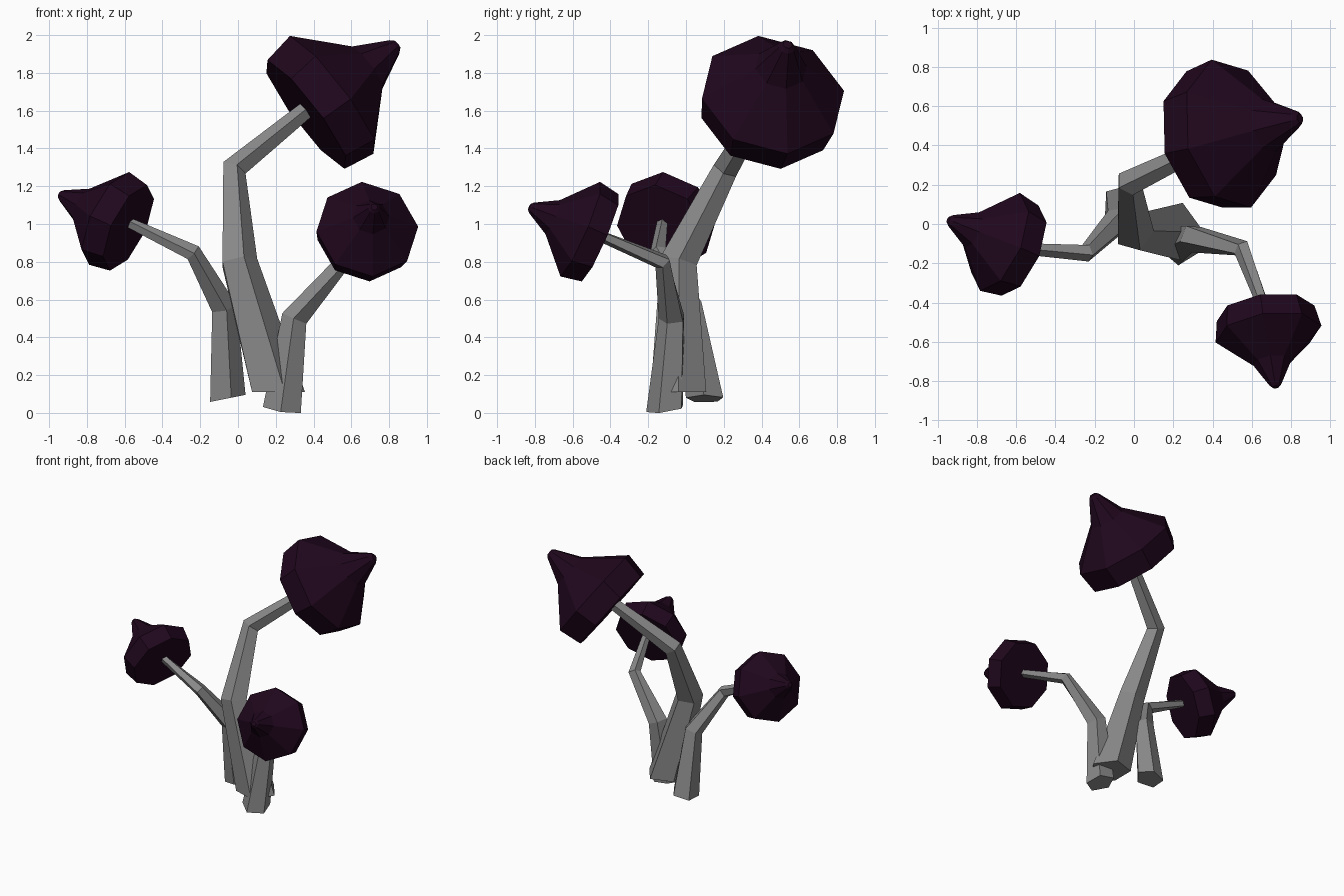
import bpy, bmesh, math
from mathutils import Vector

if "Cube" in bpy.data.objects:
    bpy.data.objects.remove(bpy.data.objects["Cube"])


def material(name, color):
    m = bpy.data.materials.new(name)
    m.diffuse_color = (*color, 1)
    m.use_nodes = True
    m.node_tree.nodes["Principled BSDF"].inputs["Base Color"].default_value = m.diffuse_color
    return m


purple = material("dark_purple", (0.014, 0.002, 0.012))
grey = material("dark_grey", (0.25, 0.25, 0.25))


def loft(name, rings, sides, phase, ref, mat):
    """Skin a closed solid over rings given as (centre, normal, radius)."""
    bm = bmesh.new()
    loops = []
    for c, n, r in rings:
        n = Vector(n).normalized()
        u = Vector(ref)
        u = (u - n * u.dot(n)).normalized()
        v = n.cross(u)
        angs = [math.radians(phase) + i * math.tau / sides for i in range(sides)]
        loops.append([bm.verts.new(Vector(c) + r * (math.cos(a) * u + math.sin(a) * v)) for a in angs])
    for a, b in zip(loops, loops[1:]):
        for i in range(sides):
            j = (i + 1) % sides
            bm.faces.new((a[i], a[j], b[j], b[i]))
    bm.faces.new(loops[0][::-1])
    bm.faces.new(loops[-1])
    me = bpy.data.meshes.new(name)
    bm.to_mesh(me)
    bm.free()
    me.materials.append(mat)
    bpy.context.collection.objects.link(bpy.data.objects.new(name, me))


def stem(name, path, radii, foot, phase):
    """Five-sided tapering stem, mitred at its bends."""
    p = [Vector(q) for q in path]
    d = [(b - a).normalized() for a, b in zip(p, p[1:])]
    normals = [Vector(foot)] + [a + b for a, b in zip(d, d[1:])] + [d[-1]]
    loft(name, list(zip(p, normals, radii)), 5, phase, (1, 0, 0), grey)


def cap(name, base, tip, scale, phase):
    """Eight-sided mushroom cap with a pinched tip."""
    base, tip = Vector(base), Vector(tip)
    profile = [(0, 0.36), (0.28, 0.39), (0.67, 0.14), (0.965, 0.045), (1, 0.025)]
    rings = [(base.lerp(tip, t), tip - base, r * scale) for t, r in profile]
    loft(name, rings, 8, phase, (0, 0, 1), purple)


# Tall stem and large cap
stem("tall_stem", [(0.2, -0.04, 0.11), (0.0, -0.04, 0.8), (-0.025, 0.21, 1.29), (0.37, 0.4, 1.61)],
     [0.155, 0.103, 0.07, 0.047], (0, 0, 1), 0)
cap("large_cap", (0.36, 0.43, 1.58), (0.845, 0.538, 1.95), 1.0, 4)

# Left stem and cap
stem("left_stem", [(-0.062, 0.1, 0.075), (-0.078, 0.02, 0.56), (-0.24, -0.145, 0.85), (-0.59, -0.125, 1.01)],
     [0.104, 0.072, 0.047, 0.029], (-0.2, 0, 1), -3)
cap("left_cap", (-0.58, -0.135, 0.98), (-0.945, 0.022, 1.157), 0.69, 3)

# Right stem and cap
stem("right_stem", [(0.235, -0.105, 0.02), (0.3, -0.072, 0.5), (0.55, -0.125, 0.8), (0.68, -0.47, 0.945)],
     [0.107, 0.073, 0.047, 0.03], (0.15, -0.16, 1), 49)
cap("right_cap", (0.67, -0.455, 0.927), (0.722, -0.83, 1.09), 0.7, 3)
